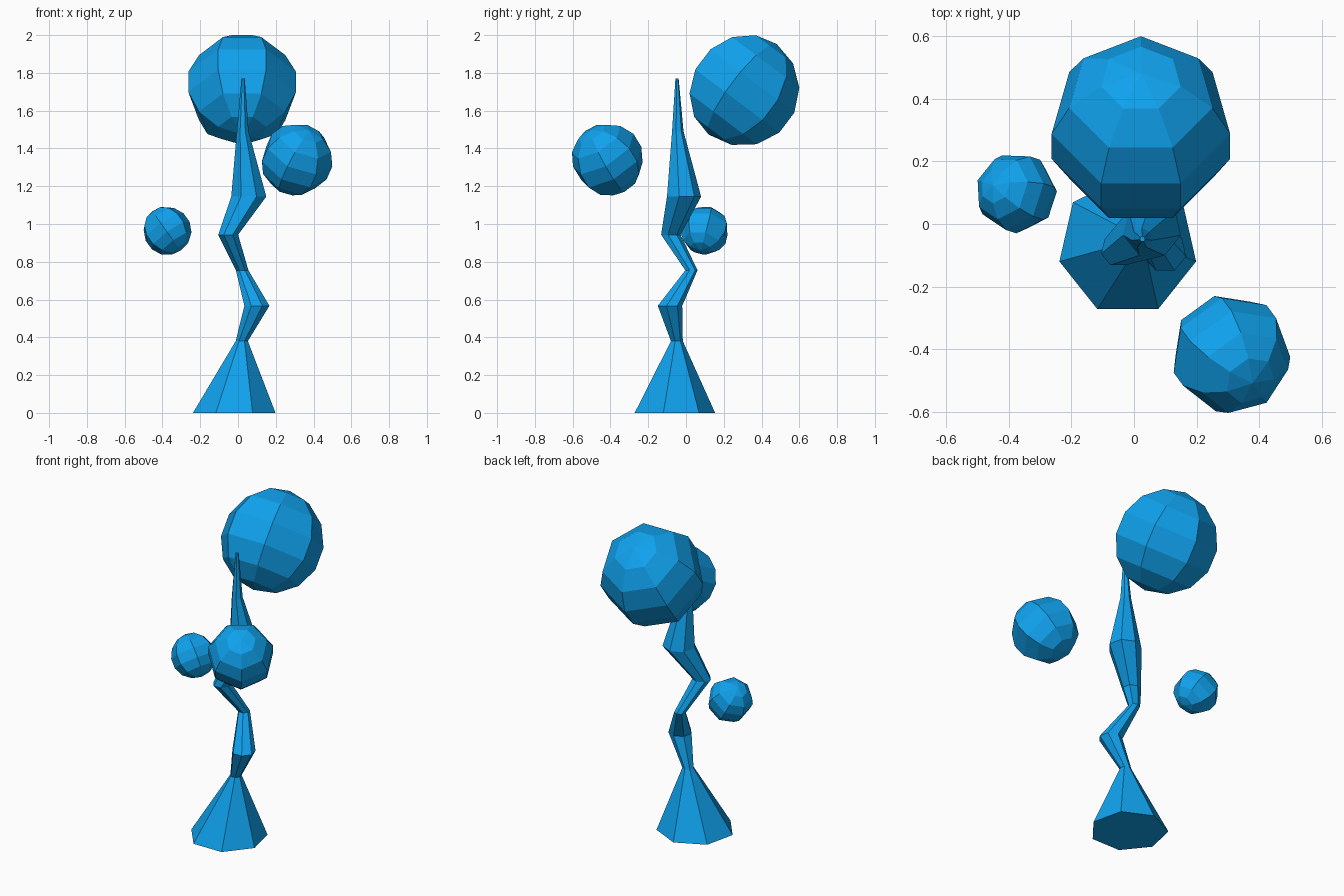
import bpy, bmesh
from math import sin, cos, pi, radians
from mathutils import Matrix, Vector

if "Cube" in bpy.data.objects:
    bpy.data.objects.remove(bpy.data.objects["Cube"])

SIDES = 7
blue = bpy.data.materials.new("blue")
blue.diffuse_color = (0.005, 0.36, 0.85, 1)
blue.use_nodes = True
blue.node_tree.nodes["Principled BSDF"].inputs["Base Color"].default_value = blue.diffuse_color


def loft(name, rings, bottom=None, top=None):
    """Skin seven-sided rings (x, y, z, radius); ends are flat or pointed."""
    bm = bmesh.new()
    loops = []
    for x, y, z, r in rings:
        angles = [pi / 2 + 2 * pi * i / SIDES for i in range(SIDES)]
        loops.append([bm.verts.new((x + r * cos(a), y + r * sin(a), z)) for a in angles])
    for a, b in zip(loops, loops[1:]):
        for i in range(SIDES):
            j = (i + 1) % SIDES
            bm.faces.new((a[i], a[j], b[j], b[i]))
    for loop, tip in ((loops[0], bottom), (loops[-1], top)):
        if tip is None:
            bm.faces.new(loop)
        else:
            v = bm.verts.new(tip)
            for i in range(SIDES):
                bm.faces.new((loop[i], loop[(i + 1) % SIDES], v))
    bmesh.ops.recalc_face_normals(bm, faces=bm.faces[:])
    mesh = bpy.data.meshes.new(name)
    bm.to_mesh(mesh)
    bm.free()
    mesh.materials.append(blue)
    obj = bpy.data.objects.new(name, mesh)
    bpy.context.collection.objects.link(obj)
    return obj


# Crooked trunk with a flared foot and a thin tip
loft("trunk", [
    (-0.02, -0.07, 0.0, 0.224),
    (0.02, -0.05, 0.38, 0.033),
    (0.10, -0.088, 0.567, 0.068),
    (0.022, 0.027, 0.755, 0.034),
    (-0.052, -0.083, 0.943, 0.054),
    (0.057, -0.015, 1.145, 0.095),
    (0.025, -0.045, 1.49, 0.032),
    (0.027, -0.048, 1.77, 0.009),
])


# Faceted foliage balls, each leaning outward from the trunk
def foliage(name, center, r, heading, lean=37):
    lats = [-pi / 2 + pi * k / 7 for k in range(1, 7)]
    ball = loft(name, [(0, 0, r * sin(t), r * cos(t)) for t in lats],
                (0, 0, -r), (0, 0, r))
    ball.matrix_world = (Matrix.Translation(Vector(center))
                         @ Matrix.Rotation(radians(heading - 90), 4, 'Z')
                         @ Matrix.Rotation(radians(-lean), 4, 'X'))


foliage("foliage_large", (0.022, 0.30, 1.713), 0.30, 90)
foliage("foliage_medium", (0.31, -0.415, 1.341), 0.193, -54)
foliage("foliage_small", (-0.376, 0.10, 0.965), 0.13, 162)
